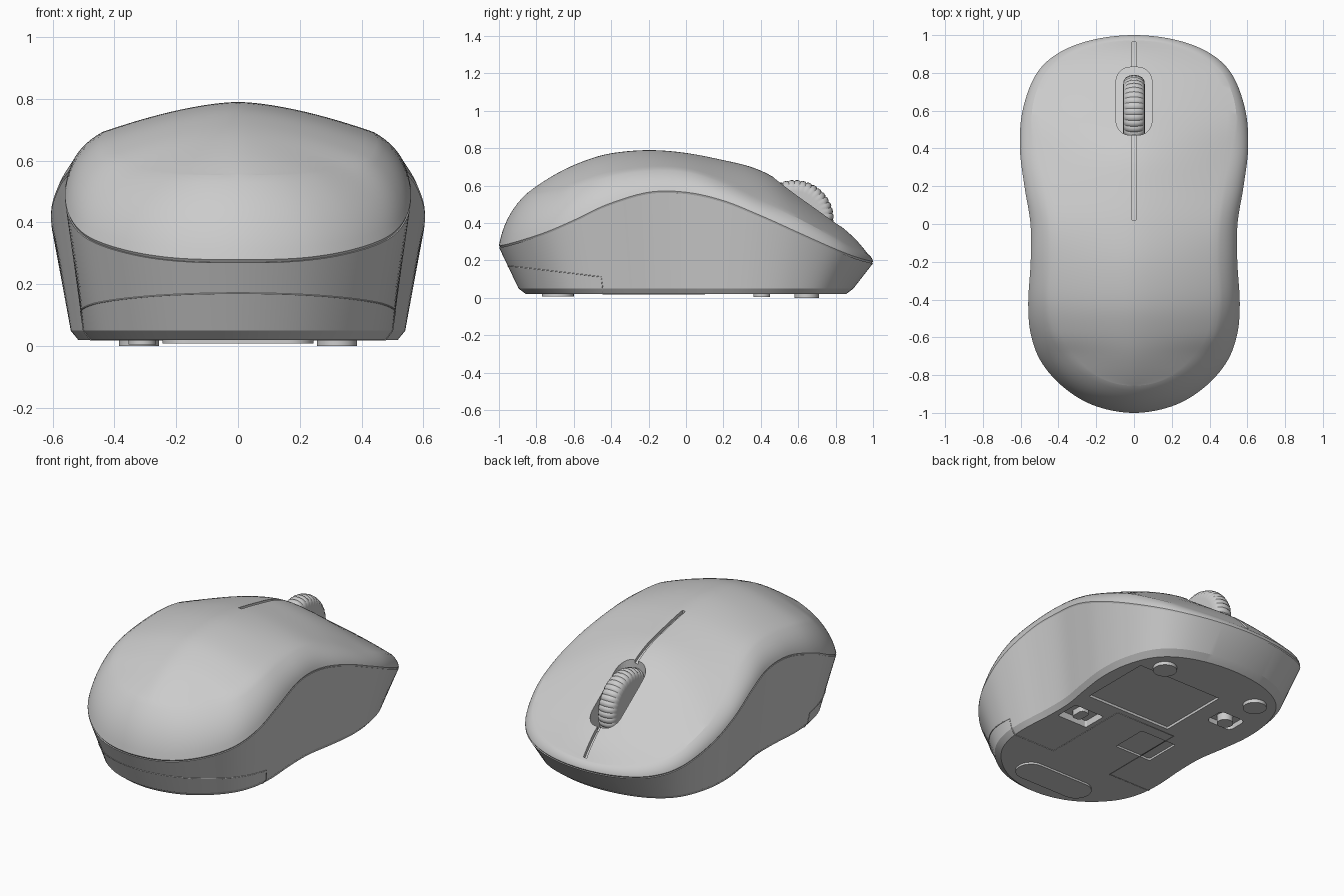
import bpy, bmesh, math
from mathutils import Vector

if "Cube" in bpy.data.objects:
    bpy.data.objects.remove(bpy.data.objects["Cube"])


def spline(pts, steps, g0, g1):
    """Catmull-Rom through pts of any dimension, with ghost end points."""
    p = [g0] + list(pts) + [g1]
    out = []
    for i in range(1, len(p) - 2):
        for s in range(steps):
            t = s / steps
            out.append([0.5 * (2 * b + (c - a) * t + (2 * a - 5 * b + 4 * c - d) * t * t
                               + (3 * b - a - 3 * c + d) * t ** 3)
                        for a, b, c, d in zip(*p[i - 1:i + 3])])
    return out + [list(pts[-1])]


def finish(bm, name, angle=30, helper=False):
    bmesh.ops.recalc_face_normals(bm, faces=bm.faces)
    me = bpy.data.meshes.new(name)
    bm.to_mesh(me)
    bm.free()
    ob = bpy.data.objects.new(name, me)
    bpy.context.collection.objects.link(ob)
    ob.hide_render = helper
    if not helper:
        smooth(ob, angle)
    return ob


def activate(ob):
    bpy.ops.object.select_all(action='DESELECT')
    ob.select_set(True)
    bpy.context.view_layer.objects.active = ob


def smooth(ob, angle):
    activate(ob)
    bpy.ops.object.shade_smooth_by_angle(angle=math.radians(angle))


def shell(name, rings, low, high, cols=24, angle=16):
    """Closed body lofted through mirrored half rings, capped by rows across."""
    bm = bmesh.new()
    halves = []
    for ring in rings:
        right = [bm.verts.new(p) for p in ring]
        left = [right[0]] + [bm.verts.new((-p[0], p[1], p[2])) for p in ring[1:-1]] + [right[-1]]
        halves.append((right, left))

    def face(*vs):
        vs = list(dict.fromkeys(vs))
        if len(vs) > 2:
            bm.faces.new(vs)

    n = len(rings[0])
    for a, b in zip(halves, halves[1:]):
        for s in (0, 1):
            for i in range(n - 1):
                face(a[s][i], a[s][i + 1], b[s][i + 1], b[s][i])
    for (right, left), height in ((halves[0], low), (halves[-1], high)):
        rows = []
        for r, l in zip(right, left):
            us = [1 - 2 * j / cols for j in range(1, cols)]
            mid = [r] * (cols - 1) if r is l else [
                bm.verts.new((r.co.x * u, r.co.y, height(r.co.y, r.co.z, abs(u)))) for u in us]
            rows.append([r] + mid + [l])
        for a, b in zip(rows, rows[1:]):
            for j in range(cols):
                face(a[j], a[j + 1], b[j + 1], b[j])
    return finish(bm, name, angle)


def rrect(cx, cy, hx, hy, r, n=8):
    """Rounded rectangle outline; a circle when r equals both half sizes."""
    out = []
    for q, (sx, sy) in enumerate(((1, 1), (-1, 1), (-1, -1), (1, -1))):
        for k in range(n + 1):
            a = math.pi / 2 * (q + k / n)
            out.append((cx + sx * (hx - r) + r * math.cos(a), cy + sy * (hy - r) + r * math.sin(a)))
    return out


def prism(name, outline, z0, z1, helper=False):
    bm = bmesh.new()
    f = bm.faces.new([bm.verts.new((x, y, z0)) for x, y in outline])
    up = bmesh.ops.extrude_face_region(bm, geom=[f])['geom']
    bmesh.ops.translate(bm, vec=(0, 0, z1 - z0), verts=[v for v in up if isinstance(v, bmesh.types.BMVert)])
    bmesh.ops.remove_doubles(bm, verts=bm.verts, dist=1e-5)
    return finish(bm, name, 30, helper)


def cut(ob, cutters, angle):
    activate(ob)
    for c in cutters:
        m = ob.modifiers.new("cut", 'BOOLEAN')
        m.operation, m.solver, m.object = 'DIFFERENCE', 'EXACT', c
        bpy.ops.object.modifier_apply(modifier=m.name)
    for c in cutters:
        bpy.data.objects.remove(c)
    smooth(ob, angle)


# Outline from tail to nose: side seam (x, y, z), top crease (x, y, z)
OUT = [(0, -1, .27, 0, -.855, .555), (.2, -.965, .275, .12, -.84, .553),
       (.36, -.875, .30, .24, -.785, .556), (.485, -.74, .345, .35, -.69, .57),
       (.545, -.59, .41, .425, -.575, .61), (.56, -.42, .49, .45, -.41, .66),
       (.547, -.2, .555, .44, -.2, .69), (.548, 0, .555, .445, 0, .682),
       (.58, .2, .51, .475, .2, .62), (.604, .4, .43, .518, .4, .525),
       (.59, .6, .34, .54, .6, .425), (.52, .79, .255, .48, .78, .33),
       (.4, .905, .21, .37, .88, .278), (.22, .975, .19, .2, .95, .245),
       (0, 1, .185, 0, .972, .235)]
flip = lambda p: (-p[0], p[1], p[2], -p[3], p[4], p[5])
path = spline(OUT, 7, flip(OUT[1]), flip(OUT[-2]))
seam = [Vector(p[:3]) for p in path]
crease = [Vector(p[3:]) for p in path]

# Centre-line height of the top
CEN = [(-.855, .555), (-.7, .66), (-.55, .73), (-.4, .773), (-.2, .79), (0, .775), (.2, .737),
       (.35, .70), (.47, .645), (.6, .55), (.8, .405), (.9, .32), (.972, .235)]
cen = spline(CEN, 8, (-.98, .43), (1.03, .15))


def ridge(y):
    for a, b in zip(cen, cen[1:]):
        if y <= b[0]:
            return a[1] + (b[1] - a[1]) * (y - a[0]) / (b[0] - a[0])
    return cen[-1][1]


flat = lambda y, z, u: z
dome = lambda y, z, u: ridge(y) + (z - ridge(y)) * u ** 1.6
scaled = lambda ring, k, z: [Vector((p.x * k, p.y * k, z)) for p in ring]

# Base shell
bottom = scaled(seam, .855, .02)
rim = scaled(seam, .895, .05)
base = shell("base_shell", [bottom, rim, seam], flat, flat)

# Top shell with a rounded shoulder band
inset = [Vector((p.x * .992, p.y * .992, p.z)) for p in seam]
lip = [p + Vector((0, 0, .01)) for p in seam]
bands = [inset]
for k in range(10):
    t = k / 9
    ring = []
    for c, d in zip(lip, crease):
        m = Vector((c.x + .2 * (d.x - c.x), c.y + .2 * (d.y - c.y), c.z + .6 * (d.z - c.z)))
        ring.append(c * (1 - t) ** 2 + m * 2 * t * (1 - t) + d * t * t)
    bands.append(ring)
top = shell("top_shell", bands, flat, dome)

# Wheel slot and the split between the buttons
slot = prism("slot_cutter", rrect(0, .65, .095, .18, .075), .15, 1, True)


def groove(y0, y1, w, depth):
    bm = bmesh.new()
    rows = []
    for i in range(17):
        y = y0 + (y1 - y0) * i / 16
        rows.append([bm.verts.new((x, y, ridge(y) + z))
                     for x, z in ((-w, -depth), (w, -depth), (w, .06), (-w, .06))])
    for a, b in zip(rows, rows[1:]):
        for j in range(4):
            bm.faces.new((a[j], a[(j + 1) % 4], b[(j + 1) % 4], b[j]))
    bm.faces.new(rows[0])
    bm.faces.new(rows[-1])
    return finish(bm, "groove_cutter", helper=True)


cut(top, [slot, groove(.02, .5, .011, .02), groove(.8, .963, .011, .03)], 16)

# Recesses underneath: label, switch, sensor, button
cut(base, [prism("recess_cutter", rrect(x, y, hx, hy, r), -.1, z, True) for x, y, hx, hy, r, z in (
    (.155, .355, .28, .22, .005, .035), (.33, -.06, .10, .075, .01, .06),
    (-.15, -.08, .12, .11, .01, .032), (-.31, .41, .085, .065, .03, .05))], 16)
prism("power_switch", rrect(.33, -.06, .03, .045, .02), .025, .065)
prism("pairing_button", rrect(-.31, .405, .045, .045, .045), .006, .055)

# Glide feet
for side in (-1, 1):
    prism("front_foot", rrect(side * .32, .645, .065, .065, .065), 0, .03)
prism("rear_foot", rrect(0, -.685, .245, .085, .084), .008, .03)

# Scroll wheel with ribbed tread
bm = bmesh.new()
PROFILE = [(-.05, .03), (-.058, .15), (-.055, .18), (-.042, .197), (-.022, .207), (0, .21),
           (.022, .207), (.042, .197), (.055, .18), (.058, .15), (.05, .03)]
SEG = 160
loops = []
for i in range(SEG):
    a = 2 * math.pi * i / SEG
    rib = -.005 * (i % 4 == 0)
    loops.append([bm.verts.new((x, .58 + (r + (rib if r > .17 else 0)) * math.cos(a),
                                .42 + (r + (rib if r > .17 else 0)) * math.sin(a)))
                  for x, r in PROFILE])
for i in range(SEG):
    a, b = loops[i], loops[(i + 1) % SEG]
    for j in range(len(PROFILE) - 1):
        bm.faces.new((a[j], b[j], b[j + 1], a[j + 1]))
for j in (0, -1):
    bm.faces.new([l[j] for l in loops])
finish(bm, "scroll_wheel", 40)

# Battery cover seam: round the tail, down the sides and across the bottom
line = []
for b, c in zip(rim, seam):
    if b.y < -.43:
        z = .11 + .06 * max(0, (-b.y - .43) / .46)
        line.append(b.lerp(c, (z - .05) / (c.z - .05)))
        foot = b
line += [foot.copy(), Vector((foot.x * .955, foot.y, .02)), Vector((.2, foot.y, .02)), Vector((.2, .1, .02))]
line += [Vector((-p.x, p.y, p.z)) for p in reversed(line[1:])]
cu = bpy.data.curves.new("battery_cover_seam", 'CURVE')
cu.dimensions = '3D'
cu.bevel_depth = .0025
cu.bevel_resolution = 1
sp = cu.splines.new('POLY')
sp.points.add(len(line) - 1)
for q, p in zip(sp.points, line):
    q.co = (*p, 1)
sp.use_cyclic_u = True
bpy.context.collection.objects.link(bpy.data.objects.new("battery_cover_seam", cu))
